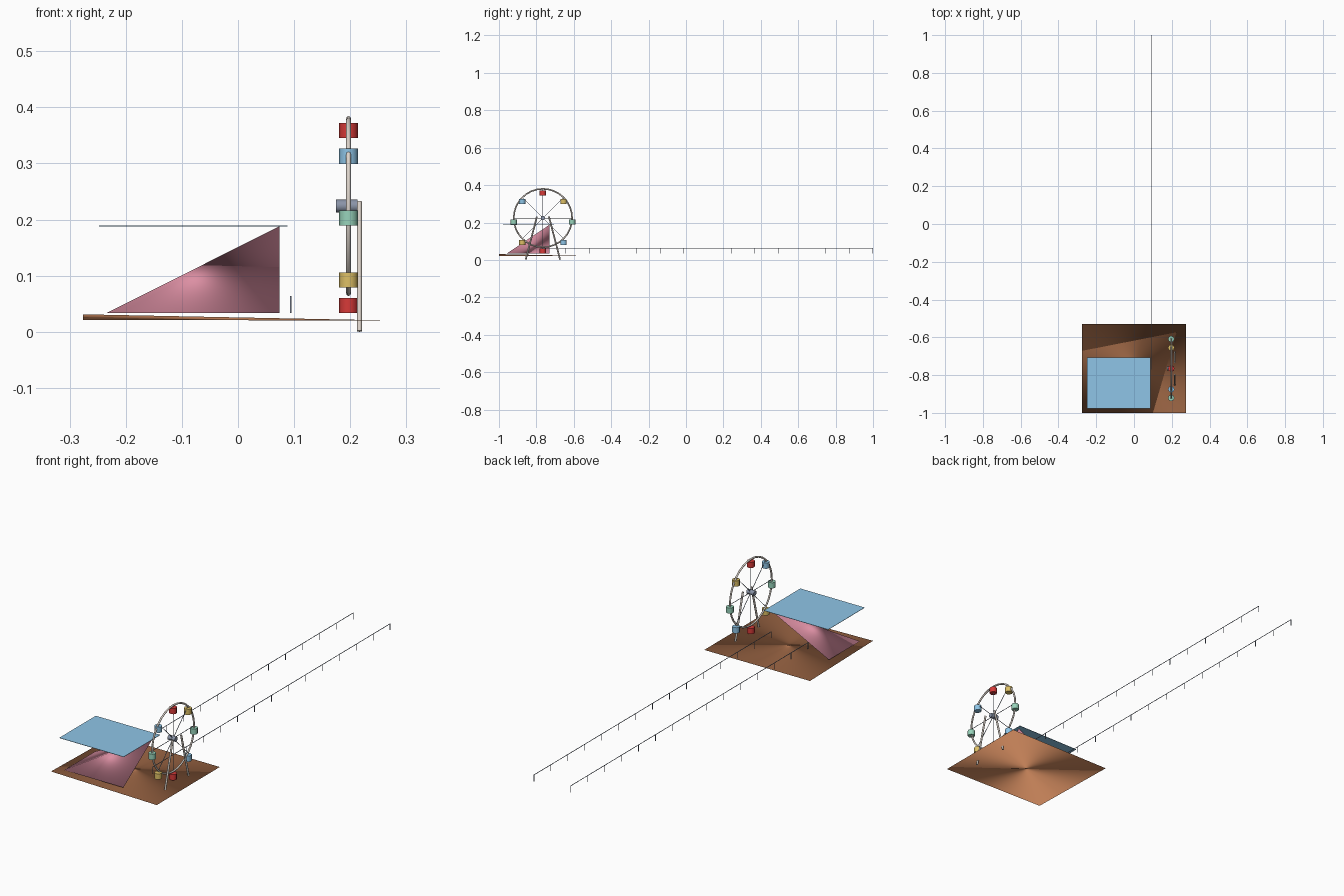
import bpy, bmesh, math
from mathutils import Vector

if "Cube" in bpy.data.objects:
    bpy.data.objects.remove(bpy.data.objects["Cube"])


def mat(name, r, g, b):
    m = bpy.data.materials.new(name)
    lin = lambda c: ((c / 255 + 0.055) / 1.055) ** 2.4 if c > 10 else c / 3294
    m.diffuse_color = (lin(r), lin(g), lin(b), 1)
    m.use_nodes = True
    m.node_tree.nodes["Principled BSDF"].inputs["Base Color"].default_value = m.diffuse_color
    return m


BROWN = mat("deck_brown", 190, 125, 85)
PINK = mat("hut_pink", 220, 143, 163)
BLUE = mat("sky_blue", 143, 198, 232)
RED = mat("red", 215, 58, 56)
YELLOW = mat("yellow", 222, 192, 102)
GREEN = mat("mint_green", 152, 212, 187)
CREAM = mat("cream_metal", 222, 213, 204)
SLATE = mat("slate", 138, 148, 168)


def finish(bm, name, material, smooth=None):
    bmesh.ops.recalc_face_normals(bm, faces=bm.faces)
    me = bpy.data.meshes.new(name)
    bm.to_mesh(me)
    bm.free()
    ob = bpy.data.objects.new(name, me)
    bpy.context.collection.objects.link(ob)
    me.materials.append(material)
    if smooth:
        bpy.ops.object.select_all(action='DESELECT')
        ob.select_set(True)
        bpy.context.view_layer.objects.active = ob
        bpy.ops.object.shade_smooth_by_angle(angle=math.radians(smooth))
    return ob


def add_box(bm, lo, hi):
    vs = bmesh.ops.create_cube(bm, size=1)["verts"]
    for v in vs:
        v.co = Vector([(a + b) / 2 + c * (b - a) for a, b, c in zip(lo, hi, v.co)])


def add_rod(bm, a, b, r, sides=8):
    a, b = Vector(a), Vector(b)
    vs = bmesh.ops.create_cone(bm, cap_ends=True, segments=sides, radius1=r,
                               radius2=r, depth=(b - a).length)["verts"]
    q = (b - a).to_track_quat('Z', 'Y')
    for v in vs:
        v.co = q @ v.co + (a + b) / 2


def wedge(name, pts, material):
    """Four-point solid, smooth shaded across its folds."""
    bm = bmesh.new()
    vs = [bm.verts.new(p) for p in pts]
    for f in ((0, 1, 3), (0, 3, 2), (1, 2, 3), (0, 2, 1)):
        bm.faces.new([vs[i] for i in f])
    ob = finish(bm, name, material)
    for p in ob.data.polygons:
        p.use_smooth = True


# Deck: a thin slab, thickest at the front left corner
wedge("deck", [(0.276, -1, 0.02), (0.276, -0.53, 0.02),
               (-0.276, -1, 0.031), (-0.276, -0.53, 0.021)], BROWN)

# Hut: leaning wedge with its peak at the back right
wedge("hut", [(-0.235, -0.96, 0.033), (0.074, -0.96, 0.033),
              (-0.235, -0.73, 0.033), (0.074, -0.73, 0.188)], PINK)

# Flat roof
bm = bmesh.new()
add_box(bm, (-0.248, -0.978, 0.1875), (0.088, -0.706, 0.189))
finish(bm, "roof", BLUE)

# Two long thin railings with posts
STEP = 0.1263
for side, x in (("left", -0.098), ("right", 0.094)):
    bm = bmesh.new()
    add_box(bm, (x - 0.001, 0.998 - 14 * STEP, 0.062), (x + 0.001, 1.0, 0.064))
    for i in range(15):
        y = 0.999 - i * STEP
        add_box(bm, (x - 0.001, y - 0.001, 0.033), (x + 0.001, y + 0.001, 0.063))
    finish(bm, side + "_railing", SLATE)

# Wheel
CX, CY, CZ, R = 0.197, -0.765, 0.224, 0.156


def on_wheel(angle, r):
    return Vector((CX, CY + r * math.sin(angle), CZ + r * math.cos(angle)))


# Rim: a ring swept from a small round section
bm = bmesh.new()
N, M, T = 32, 8, 0.0042
rings = []
for i in range(N):
    a = i * math.tau / N
    ring = []
    for j in range(M):
        b = j * math.tau / M
        p = on_wheel(a, R + T * math.cos(b))
        p.x += T * math.sin(b)
        ring.append(bm.verts.new(p))
    rings.append(ring)
for i in range(N):
    p, q = rings[i], rings[(i + 1) % N]
    for j in range(M):
        k = (j + 1) % M
        bm.faces.new((p[j], p[k], q[k], q[j]))
finish(bm, "wheel_rim", CREAM, 60)

# Hub
bm = bmesh.new()
add_rod(bm, (0.175, CY, CZ), (0.213, CY, CZ), 0.0115, 12)
finish(bm, "hub", SLATE, 40)

# Spokes
bm = bmesh.new()
for i in range(8):
    add_rod(bm, on_wheel(i * math.tau / 8, 0.008), on_wheel(i * math.tau / 8, R), 0.0014, 6)
finish(bm, "spokes", SLATE, 70)

# Gondolas hanging below the rim
for i in range(8):
    c = on_wheel(i * math.tau / 8, R)
    bm = bmesh.new()
    add_rod(bm, c + Vector((0, 0, -0.035)), c + Vector((0, 0, -0.008)), 0.017, 8)
    finish(bm, "gondola_%d" % (i + 1), (RED, YELLOW, GREEN, BLUE)[i % 4], 60)

# Support legs beside the wheel
for name, s in (("front_leg", -1), ("back_leg", 1)):
    bm = bmesh.new()
    add_rod(bm, (0.2165, CY + s * 0.092, 0.001), (0.2165, CY + s * 0.032, 0.232), 0.0045, 8)
    finish(bm, name, CREAM, 60)
